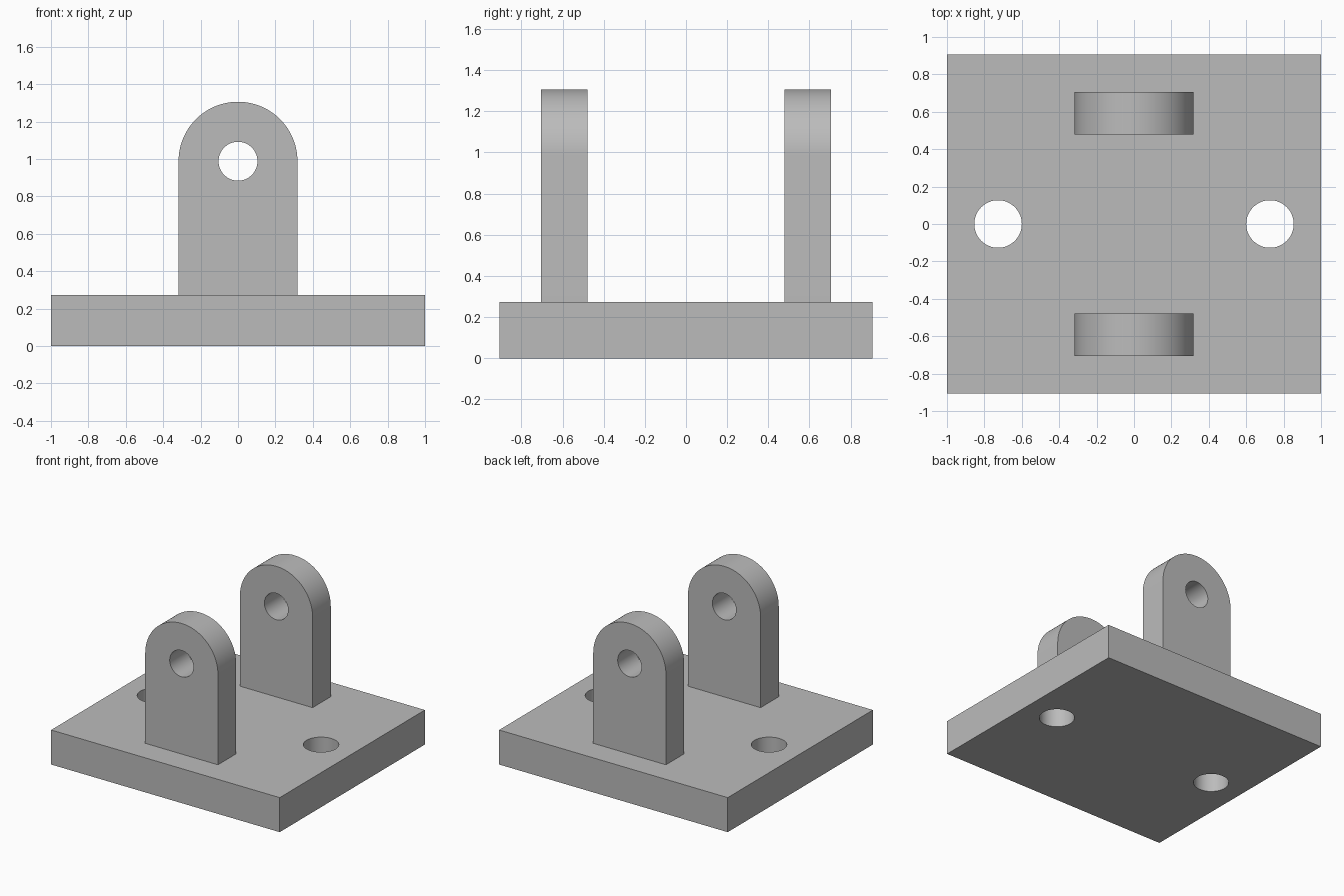
import bpy
import bmesh
from math import cos, sin, pi, radians
from mathutils import Matrix, Vector

if "Cube" in bpy.data.objects:
    bpy.data.objects.remove(bpy.data.objects["Cube"], do_unlink=True)

# Plain grey metal
grey = bpy.data.materials.new("plain_grey")
grey.use_nodes = True
colour = (0.5, 0.5, 0.5, 1)
grey.diffuse_color = colour
grey.node_tree.nodes["Principled BSDF"].inputs["Base Color"].default_value = colour

BASE_TOP = 0.273
LUG_RADIUS = 0.318
PIN_HEIGHT = 0.988


def extrude_profile(name, points, depth):
    """Solid prism from a list of 3D points, extruded along a vector."""
    bm = bmesh.new()
    face = bm.faces.new([bm.verts.new(p) for p in points])
    result = bmesh.ops.extrude_face_region(bm, geom=[face], use_keep_orig=True)
    moved = [v for v in result["geom"] if isinstance(v, bmesh.types.BMVert)]
    bmesh.ops.translate(bm, vec=depth, verts=moved)
    bmesh.ops.recalc_face_normals(bm, faces=bm.faces)
    mesh = bpy.data.meshes.new(name)
    bm.to_mesh(mesh)
    bm.free()
    obj = bpy.data.objects.new(name, mesh)
    bpy.context.collection.objects.link(obj)
    mesh.materials.append(grey)
    return obj


def drill(obj, name, matrix, radius):
    """Cut a round through hole, then remove the cutter."""
    bpy.ops.mesh.primitive_cylinder_add(vertices=64, radius=radius, depth=1)
    cutter = bpy.context.object
    cutter.name = name
    cutter.matrix_world = matrix
    cutter.hide_render = True
    cutter.data.materials.append(grey)
    cut = obj.modifiers.new(name, "BOOLEAN")
    cut.operation = "DIFFERENCE"
    cut.solver = "EXACT"
    cut.object = cutter
    bpy.context.view_layer.objects.active = obj
    bpy.ops.object.modifier_apply(modifier=name)
    bpy.data.objects.remove(cutter, do_unlink=True)


def smooth(obj):
    bpy.ops.object.select_all(action="DESELECT")
    obj.select_set(True)
    bpy.context.view_layer.objects.active = obj
    bpy.ops.object.shade_smooth_by_angle(angle=radians(30))


# Base plate with two mounting holes
corners = [(-1, -0.907, 0), (1, -0.907, 0), (1, 0.907, 0), (-1, 0.907, 0)]
plate = extrude_profile("base_plate", corners, Vector((0, 0, BASE_TOP)))
for side, x in (("left", 0.727), ("right", -0.727)):
    drill(plate, side + "_mounting_hole", Matrix.Translation((x, 0, 0.1)), 0.127)
smooth(plate)

# Two upright round-topped lugs with pin holes
arc = [(LUG_RADIUS * cos(pi * i / 48), PIN_HEIGHT + LUG_RADIUS * sin(pi * i / 48))
       for i in range(49)]
outline = [(LUG_RADIUS, BASE_TOP)] + arc + [(-LUG_RADIUS, BASE_TOP)]
for end, y in (("front", -0.705), ("back", 0.478)):
    lug = extrude_profile(end + "_lug", [(x, y, z) for x, z in outline],
                          Vector((0, 0.227, 0)))
    across = Matrix.Translation((0, y, PIN_HEIGHT)) @ Matrix.Rotation(pi / 2, 4, "X")
    drill(lug, end + "_pin_hole", across, 0.104)
    smooth(lug)
